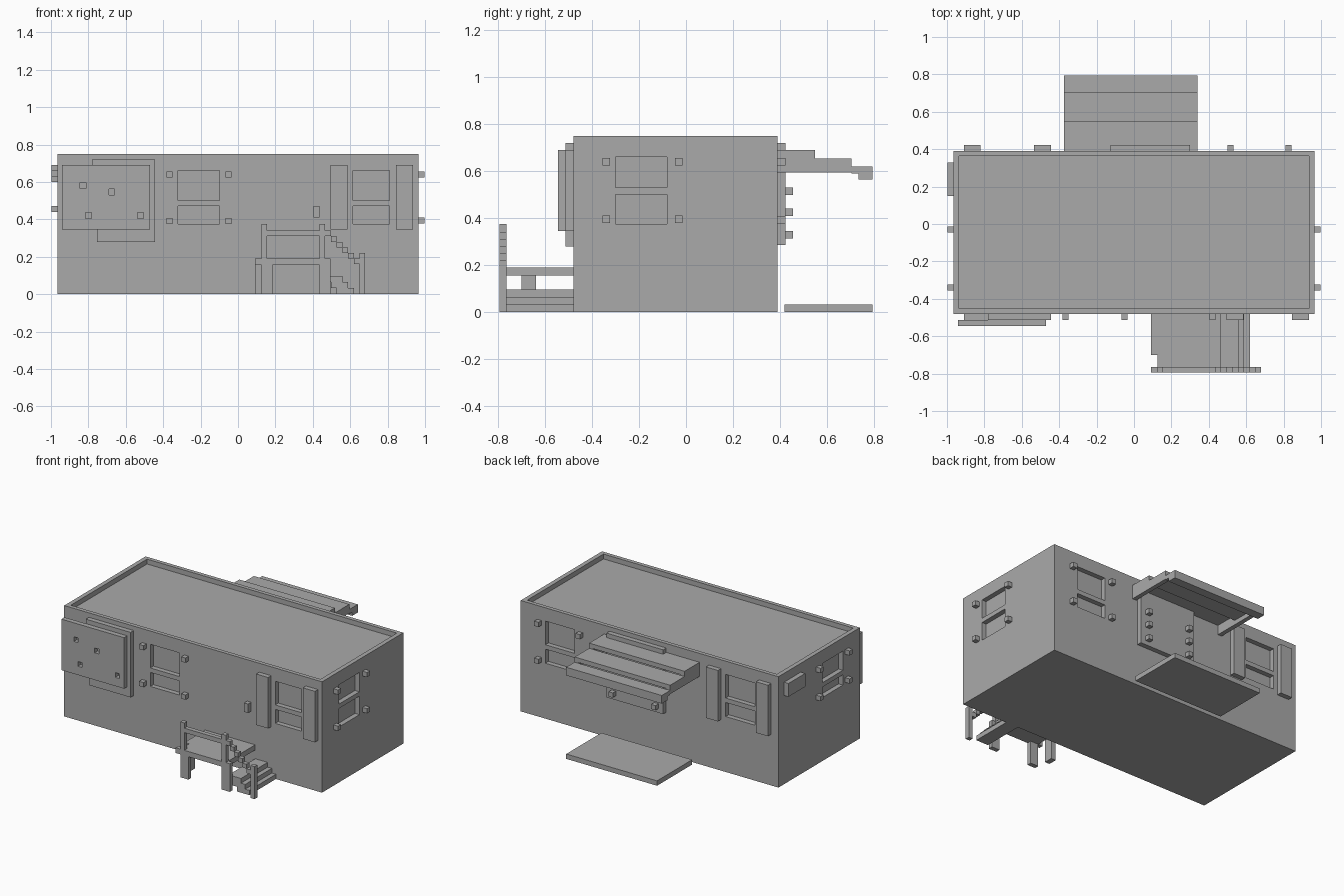
import bpy
import bmesh

if "Cube" in bpy.data.objects:
    bpy.data.objects.remove(bpy.data.objects["Cube"])

grey = bpy.data.materials.new("plain_grey")
grey.use_nodes = True
grey.diffuse_color = (0.4, 0.4, 0.4, 1)
grey.node_tree.nodes["Principled BSDF"].inputs["Base Color"].default_value = (0.4, 0.4, 0.4, 1)


def boxes(name, spans):
    """One object from boxes given as (x range, y range, z range)."""
    bm = bmesh.new()
    for span in spans:
        cube = bmesh.ops.create_cube(bm, size=1)
        for v in cube["verts"]:
            v.co = [lo + (hi - lo) * (c + 0.5) for c, (lo, hi) in zip(v.co, span)]
    mesh = bpy.data.meshes.new(name)
    bm.to_mesh(mesh)
    bm.free()
    mesh.materials.append(grey)
    obj = bpy.data.objects.new(name, mesh)
    bpy.context.collection.objects.link(obj)
    return obj


def carve(obj, spans):
    """Cut boxes out of an object."""
    cutter = boxes("cutter", spans)
    cutter.hide_render = True
    mod = obj.modifiers.new("carve", 'BOOLEAN')
    mod.operation, mod.solver, mod.object = 'DIFFERENCE', 'EXACT', cutter
    graph = bpy.context.evaluated_depsgraph_get()
    mesh = bpy.data.meshes.new_from_object(obj.evaluated_get(graph))
    obj.modifiers.clear()
    obj.data = mesh
    bpy.data.objects.remove(cutter)


def around(c, r=0.016):
    return (c - r, c + r)


SIDE, FRONT, BACK, TOP, T = 0.965, -0.48, 0.39, 0.75, 0.033
front_y, back_y = (FRONT - T, FRONT), (BACK, BACK + T)
left_x, right_x = (SIDE, SIDE + T), (-SIDE - T, -SIDE)
panes = [(0.50, 0.66), (0.375, 0.47)]
left_panes = [(0.53, 0.66), (0.375, 0.50)]
right_panes = [(0.53, 0.66), (0.43, 0.50)]

# House body with sunken roof and recessed windows
body = boxes("house_body", [((-SIDE, SIDE), (FRONT, BACK), (0, TOP))])
cuts = [((-0.935, 0.935), (FRONT + 0.027, BACK - 0.027), (TOP - T, TOP + 0.1))]
for xs in [(-0.32, -0.10), (0.615, 0.81)]:
    cuts += [(xs, (FRONT - 0.1, FRONT + T), z) for z in panes]
for xs in [(0.56, 0.78), (-0.79, -0.57)]:
    cuts += [(xs, (BACK - T, BACK + 0.1), z) for z in panes]
cuts += [((SIDE - T, SIDE + 0.1), (-0.30, -0.08), z) for z in left_panes]
cuts += [((-SIDE - 0.1, -SIDE + T), (-0.30, -0.08), z) for z in right_panes]
carve(body, cuts)

# Small pegs at window corners
boxes("front_window_pegs", [(around(x), front_y, around(z)) for x in (-0.365, -0.05) for z in (0.64, 0.39)])
boxes("back_window_pegs", [(around(x), back_y, around(z)) for x in (0.515, 0.825) for z in (0.64, 0.39)])
boxes("left_window_pegs", [(left_x, around(y), around(z)) for y in (-0.34, -0.03) for z in (0.64, 0.395)])
boxes("right_window_pegs", [(right_x, around(y), around(z)) for y in (-0.34, -0.03) for z in (0.645, 0.455)])

# Shutters, wall lamp and side box
shutter_z = (0.345, 0.69)
boxes("front_shutters", [(around(x, 0.045), front_y, shutter_z) for x in (0.54, 0.89)])
boxes("back_shutters", [(around(x, 0.045), back_y, shutter_z) for x in (-0.865, -0.49)])
boxes("front_lamp", [((0.405, 0.435), front_y, (0.41, 0.47))])
boxes("side_box", [(right_x, (0.15, 0.33), (0.60, 0.69))])

# Sign board with holes, on a stepped backing
boxes("sign_backing", [((-0.78, -0.445), front_y, (0.35, 0.72)),
                       ((-0.755, -0.445), front_y, (0.28, 0.35)),
                       ((-0.91, -0.78), front_y, (0.38, 0.66))])
sign = boxes("sign_board", [((-0.94, -0.47), (FRONT - 2 * T, FRONT - T), (0.345, 0.69))])
holes = [(-0.83, 0.58), (-0.675, 0.545), (-0.80, 0.42), (-0.52, 0.42)]
carve(sign, [(around(x), (FRONT - 0.1, FRONT - T - 0.001), around(z)) for x, z in holes])

# Back door with studs, awning and ground slab
boxes("back_door", [((-0.125, 0.30), back_y, (0.285, 0.72))])
boxes("door_studs", [(around(x), (BACK + T, BACK + 2 * T), around(z))
                     for x in (-0.075, 0.245) for z in (0.515, 0.425, 0.33)])
awning_x = (-0.375, 0.34)
steps = [(BACK, 0.55, 0.69), (0.55, 0.705, 0.655), (0.705, 0.795, 0.62)]
boxes("awning_treads", [(awning_x, (a, b), (z - 0.03, z)) for a, b, z in steps])
for x in (-0.375, 0.31):
    boxes("awning_cheek", [((x, x + 0.03), (a, b), (0.595, z)) for a, b, z in steps])
boxes("awning_lip", [(awning_x, (0.735, 0.795), (0.565, 0.62))])
boxes("back_slab", [((-0.34, 0.34), (0.42, 0.795), (0, 0.033))])

# Porch deck, legs and front rail
rail_y = (-0.795, -0.765)
deck_z = (0.155, 0.19)
boxes("porch_deck", [((0.09, 0.465), (-0.70, FRONT), deck_z), ((0.125, 0.465), (-0.765, -0.70), deck_z)])
boxes("porch_beam", [((0.09, 0.495), rail_y, deck_z)])
boxes("porch_legs", [((0.125, 0.185), rail_y, (0, 0.155)), ((0.435, 0.495), rail_y, (0, 0.155)),
                     ((0.09, 0.125), (-0.70, -0.64), (0, 0.155))])
boxes("porch_posts", [((x, x + 0.03), rail_y, (0.19, 0.375)) for x in (0.125, 0.435)])
boxes("porch_rail", [((0.155, 0.435), rail_y, (0.31, 0.34))])

# Side stairs with stepped handrail
boxes("stair_rail", [((0.465 + 0.031 * i, 0.496 + 0.031 * i), rail_y, (0.31 - 0.03 * i, 0.34 - 0.03 * i))
                     for i in range(6)])
boxes("stair_post", [((0.65, 0.68), rail_y, (0, 0.22))])
boxes("stair_steps", [((0.465 + 0.031 * i, 0.558 + 0.031 * i), (-0.765, FRONT), (0.064 - 0.032 * i, 0.096 - 0.032 * i))
                      for i in range(3)])
